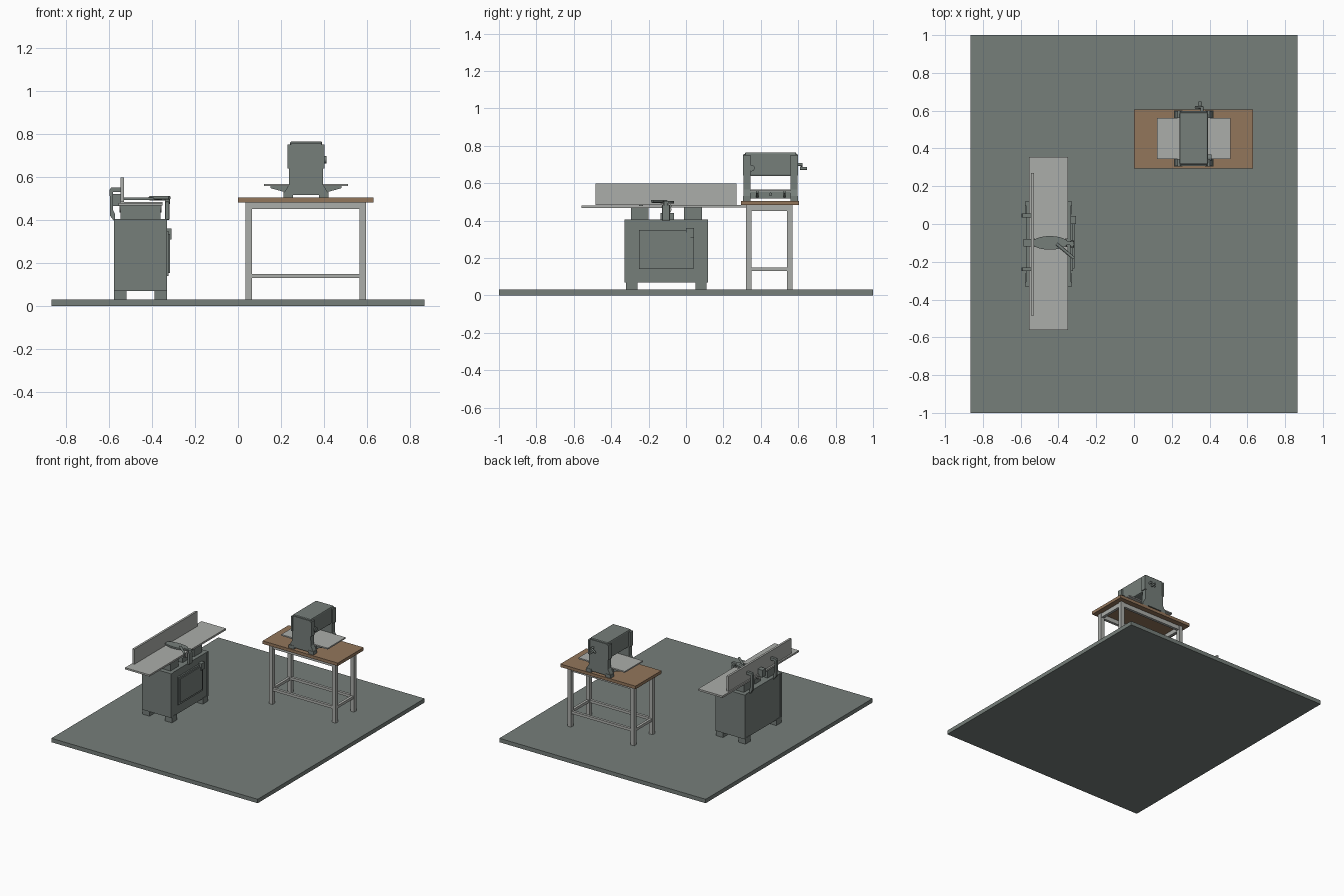
import bpy, bmesh, math
from mathutils import Vector

old = bpy.data.objects.get("Cube")
if old:
    bpy.data.objects.remove(old, do_unlink=True)


def material(name, rgb):
    m = bpy.data.materials.new(name)
    m.use_nodes = True
    m.diffuse_color = (*rgb, 1)
    m.node_tree.nodes["Principled BSDF"].inputs["Base Color"].default_value = (*rgb, 1)
    return m


GREEN = material("grey_green_paint", (0.18, 0.21, 0.195))
STEEL = material("light_grey_steel", (0.41, 0.42, 0.40))
WOOD = material("brown_wood", (0.29, 0.18, 0.105))


def finish(name, bm, mat):
    bmesh.ops.recalc_face_normals(bm, faces=bm.faces)
    mesh = bpy.data.meshes.new(name)
    bm.to_mesh(mesh)
    bm.free()
    mesh.materials.append(mat)
    ob = bpy.data.objects.new(name, mesh)
    bpy.context.collection.objects.link(ob)
    return ob


def box(name, x, y, z, mat=GREEN, bevel=0):
    """Box from three (low, high) ranges."""
    bm = bmesh.new()
    bmesh.ops.create_cube(bm, size=1)
    for v in bm.verts:
        for i, (a, b) in enumerate((x, y, z)):
            v.co[i] = (a + b) / 2 + v.co[i] * (b - a)
    ob = finish(name, bm, mat)
    if bevel:
        mod = ob.modifiers.new("edge", "BEVEL")
        mod.width, mod.segments = bevel, 2
    return ob


def profile(name, pts, y, mat=GREEN):
    """Extrude an xz outline along y."""
    bm = bmesh.new()
    face = bm.faces.new([bm.verts.new((px, y[0], pz)) for px, pz in pts])
    new = bmesh.ops.extrude_face_region(bm, geom=[face])["geom"]
    bmesh.ops.translate(bm, vec=(0, y[1] - y[0], 0),
                        verts=[g for g in new if isinstance(g, bmesh.types.BMVert)])
    return finish(name, bm, mat)


def rod(name, a, b, r, mat=GREEN, sides=20):
    a, b = Vector(a), Vector(b)
    bm = bmesh.new()
    bmesh.ops.create_cone(bm, cap_ends=True, segments=sides, radius1=r, radius2=r,
                          depth=(b - a).length)
    turn = Vector((0, 0, 1)).rotation_difference(b - a).to_matrix()
    for v in bm.verts:
        v.co = turn @ v.co + (a + b) / 2
    for f in bm.faces:
        f.smooth = len(f.verts) == 4
    ob = finish(name, bm, mat)
    for e in ob.data.edges:
        e.use_edge_sharp = False
    ob.data.set_sharp_from_angle(angle=math.radians(40))
    return ob


# Floor slab
box("floor", (-0.865, 0.865), (-1, 1), (0, 0.03))

# Work bench
box("bench_top", (0, 0.63), (0.295, 0.605), (0.482, 0.505), WOOD)
legs_x, legs_y = ((0.035, 0.065), (0.565, 0.595)), ((0.32, 0.35), (0.54, 0.57))
for x in legs_x:
    for y in legs_y:
        box("bench_leg", x, y, (0.03, 0.482), STEEL)
for z in ((0.45, 0.482), (0.13, 0.15)):
    for y in legs_y:
        box("bench_long_rail", (0.065, 0.565), (y[0] + 0.005, y[1] - 0.005), z, STEEL)
    for x in legs_x:
        box("bench_side_rail", (x[0] + 0.005, x[1] - 0.005), (0.35, 0.54), z, STEEL)

# Thickness planer on the bench
CX = 0.316
box("planer_base", (0.235, 0.397), (0.31, 0.595), (0.517, 0.556))
for s in (-1, 1):
    # Feet, roller tables and sloping brackets on each side
    for y in ((0.305, 0.345), (0.56, 0.6)):
        a, b = sorted((CX + s * 0.06, CX + s * 0.104))
        box("planer_foot", (a, b), y, (0.505, 0.53))
        a, b = sorted((CX + s * 0.072, CX + s * 0.086))
        box("planer_corner_post", (a, b), y, (0.64, 0.75))
    a, b = sorted((CX + s * 0.075, CX + s * 0.195))
    box("planer_roller_table", (a, b), (0.345, 0.56), (0.557, 0.567), STEEL)
    for y in (0.375, 0.52):
        profile("planer_table_bracket",
                [(CX + s * px, pz) for px, pz in
                 ((0.075, 0.52), (0.1, 0.53), (0.165, 0.548), (0.165, 0.557), (0.075, 0.557))],
                (y, y + 0.012))
    rod("planer_base_knob", (CX + s * 0.08, 0.452, 0.54), (CX + s * 0.09, 0.452, 0.54), 0.009)
box("planer_bed", (0.235, 0.397), (0.345, 0.56), (0.556, 0.567), STEEL)
outline = ((0.1, 0.517), (0.1, 0.53), (0.079, 0.565), (0.077, 0.745), (0.068, 0.755))
for y in ((0.308, 0.345), (0.56, 0.597)):
    profile("planer_end_column",
            [(CX + px, pz) for px, pz in outline] +
            [(CX - px, pz) for px, pz in reversed(outline)], y)
box("planer_head", (0.241, 0.391), (0.315, 0.59), (0.637, 0.765), bevel=0.008)

# Height crank
rod("crank_shaft", (0.36, 0.595, 0.70), (0.36, 0.622, 0.70), 0.008)
rod("crank_arm", (0.36, 0.618, 0.70), (0.325, 0.618, 0.675), 0.006)
rod("crank_grip", (0.35, 0.61, 0.678), (0.35, 0.648, 0.678), 0.008)
rod("lock_knob", (0.39, 0.35, 0.68), (0.41, 0.35, 0.68), 0.017)

# Jointer cabinet
box("cabinet", (-0.572, -0.333), (-0.31, 0.10), (0.07, 0.405))
for y in ((-0.33, -0.308), (0.098, 0.118)):
    box("cabinet_end_panel", (-0.56, -0.345), y, (0.07, 0.405))
    for x in ((-0.576, -0.555), (-0.35, -0.329)):
        box("cabinet_corner_strip", x, y, (0.07, 0.405))
for x in ((-0.575, -0.518), (-0.387, -0.33)):
    for y in ((-0.32, -0.26), (0.05, 0.11)):
        box("cabinet_foot", x, y, (0.03, 0.075))
box("cabinet_door", (-0.335, -0.322), (-0.25, 0.04), (0.14, 0.35))
box("cabinet_door_panel", (-0.323, -0.316), (-0.235, 0.025), (0.155, 0.335))
box("switch_box", (-0.335, -0.308), (0.0, 0.042), (0.31, 0.36))

# Table pedestals and cutter block
for y in ((-0.295, -0.2), (-0.01, 0.085)):
    box("table_pedestal", (-0.545, -0.36), y, (0.405, 0.47))
rod("cutter_block", (-0.55, -0.1, 0.458), (-0.355, -0.1, 0.458), 0.022, STEEL)
box("cutter_housing", (-0.53, -0.37), (-0.135, -0.065), (0.405, 0.44))

# Infeed and outfeed tables, and the fence
box("infeed_table", (-0.555, -0.35), (-0.56, -0.12), (0.467, 0.48), STEEL)
box("outfeed_table", (-0.555, -0.35), (-0.08, 0.355), (0.469, 0.483), STEEL)
box("fence", (-0.546, -0.53), (-0.485, 0.27), (0.483, 0.597), STEEL)
for y in (-0.24, 0.045):
    profile("fence_bracket", [(-0.546, 0.55), (-0.59, 0.55), (-0.596, 0.54), (-0.594, 0.42),
                              (-0.572, 0.39), (-0.572, 0.43), (-0.58, 0.445),
                              (-0.58, 0.53), (-0.546, 0.53)], (y - 0.01, y + 0.01))
box("fence_slide", (-0.585, -0.546), (-0.12, -0.08), (0.465, 0.52))

# Cutter guard: flat oval carried on an arm and post
bm = bmesh.new()
bmesh.ops.create_cone(bm, cap_ends=True, segments=32, radius1=1, radius2=1, depth=1)
for v in bm.verts:
    v.co = Vector((-0.445 + v.co.x * 0.095, -0.1 + v.co.y * 0.036, 0.498 + v.co.z * 0.012))
finish("cutter_guard", bm, GREEN)
rod("guard_arm", (-0.41, -0.105, 0.503), (-0.318, -0.182, 0.503), 0.008)
box("guard_crossbar", (-0.41, -0.318), (-0.112, -0.092), (0.49, 0.505))
box("guard_post", (-0.338, -0.318), (-0.128, -0.086), (0.4, 0.485), bevel=0.005)
rod("guard_pivot", (-0.328, -0.107, 0.475), (-0.328, -0.107, 0.505), 0.012)
